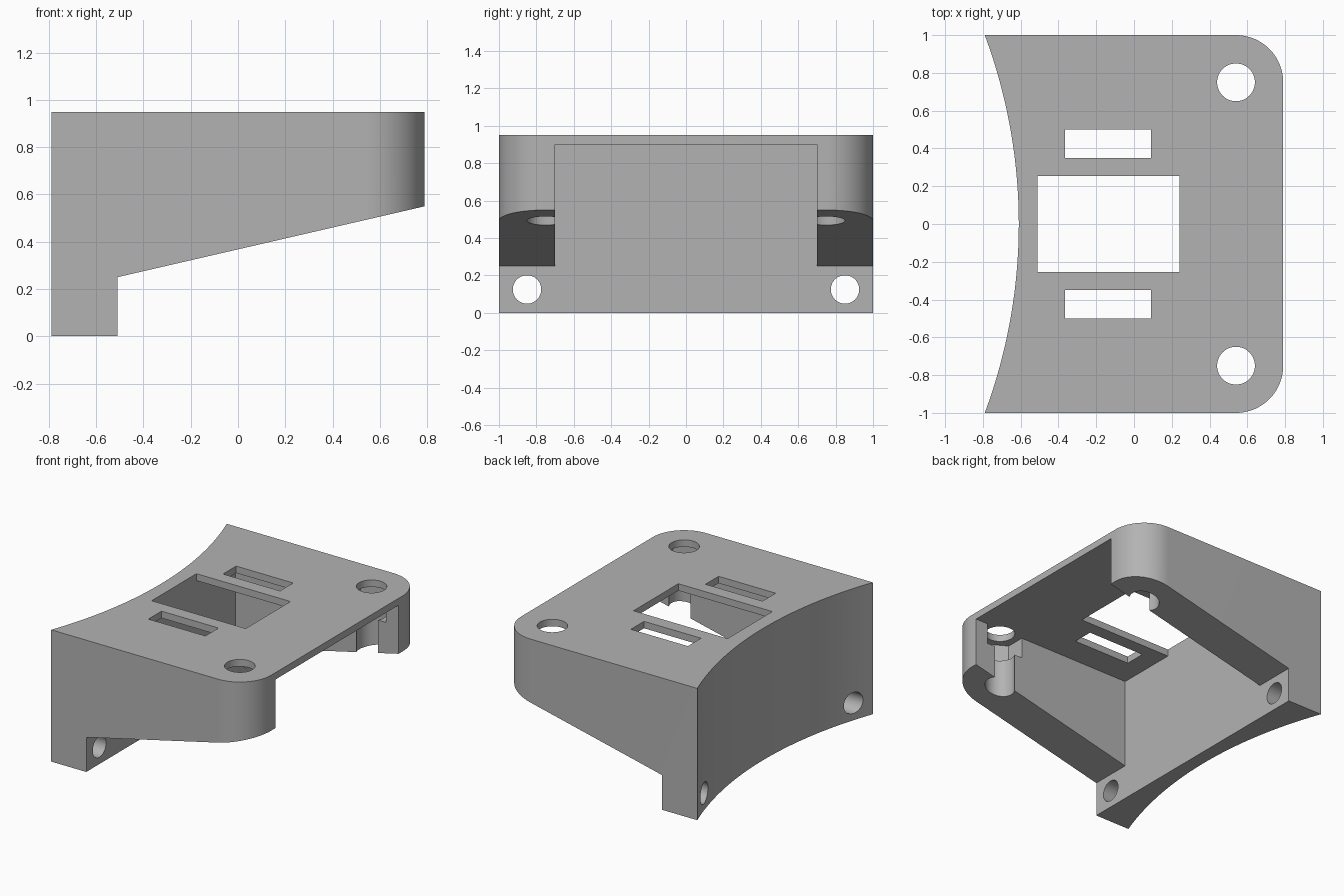
import bpy, bmesh, math
from mathutils import Matrix

if "Cube" in bpy.data.objects:
    bpy.data.objects.remove(bpy.data.objects["Cube"])

grey = bpy.data.materials.new("plain grey")
grey.use_nodes = True
grey.diffuse_color = (0.45, 0.45, 0.45, 1)
grey.node_tree.nodes["Principled BSDF"].inputs["Base Color"].default_value = grey.diffuse_color


def prism(name, outline, low, high, turn=Matrix()):
    """Extrude a flat outline from low to high, then turn it into place."""
    bm = bmesh.new()
    face = bm.faces.new([bm.verts.new((u, v, low)) for u, v in outline])
    moved = bmesh.ops.extrude_face_region(bm, geom=[face])["geom"]
    bmesh.ops.translate(bm, vec=(0, 0, high - low),
                        verts=[g for g in moved if isinstance(g, bmesh.types.BMVert)])
    bmesh.ops.transform(bm, matrix=turn, verts=bm.verts)
    bmesh.ops.recalc_face_normals(bm, faces=bm.faces)
    mesh = bpy.data.meshes.new(name)
    bm.to_mesh(mesh)
    bm.free()
    mesh.materials.append(grey)
    obj = bpy.data.objects.new(name, mesh)
    bpy.context.collection.objects.link(obj)
    return obj


def arc(cx, cy, r, start, end, steps):
    angles = [math.radians(start + (end - start) * i / steps) for i in range(steps + 1)]
    return [(cx + r * math.cos(a), cy + r * math.sin(a)) for a in angles]


def circle(cx, cy, r, sides=48, start=0):
    return arc(cx, cy, r, start, start + 360, sides)[:-1]


def rect(x0, x1, y0, y1):
    return [(x0, y0), (x1, y0), (x1, y1), (x0, y1)]


def cut(body, cutter):
    cutter.hide_render = True
    mod = body.modifiers.new(cutter.name, "BOOLEAN")
    mod.operation, mod.solver, mod.object = "DIFFERENCE", "EXACT", cutter
    bpy.context.view_layer.objects.active = body
    bpy.ops.object.modifier_apply(modifier=mod.name)
    bpy.data.objects.remove(cutter)


# Bracket body: rounded corners on one end, hollow arc on the other
wall, plate, top = -0.51, 0.90, 0.95
sag = 0.18
radius = (1 + sag * sag) / (2 * sag)
half = math.degrees(math.asin(1 / radius))
outline = (arc(0.54, -0.75, 0.25, -90, 0, 20) + arc(0.54, 0.75, 0.25, 0, 90, 20)
           + arc(-0.61 - radius, 0, radius, half, -half, 48))
bracket = prism("bracket", outline, 0, top)

# Sloping underside, stepping down to the foot
along_y = Matrix.Rotation(math.radians(90), 4, "X")
slope = 0.3 / 1.3
under = [(wall, -0.2), (1, -0.2), (1, 0.25 + slope * (1 - wall)), (wall, 0.25)]
cut(bracket, prism("underside_cutter", under, -1.2, 1.2, along_y))

# Open cavity below the top plate, and the main window
cut(bracket, prism("cavity_cutter", rect(wall, 1, -0.7, 0.7), -0.3, plate))
cut(bracket, prism("window_cutter", rect(wall, 0.24, -0.255, 0.255), 0.8, 1.1))

# Mirrored slots, screw holes, nut pockets and foot holes
along_x = Matrix(((0, 0, 1, 0), (1, 0, 0, 0), (0, 1, 0, 0), (0, 0, 0, 1)))
for s in (-1, 1):
    cut(bracket, prism("slot_cutter", rect(-0.365, 0.09, s * 0.425 - 0.075, s * 0.425 + 0.075), 0.8, 1.1))
    cut(bracket, prism("screw_cutter", circle(0.54, s * 0.75, 0.1), 0.2, 1.1))
    cut(bracket, prism("nut_cutter", circle(0.54, s * 0.75, 0.173, 6, 30), 0.75, plate))
    cut(bracket, prism("foot_cutter", circle(s * 0.85, 0.125, 0.076), -1, 0, along_x))

bpy.ops.object.select_all(action="DESELECT")
bracket.select_set(True)
bpy.context.view_layer.objects.active = bracket
bpy.ops.object.shade_smooth_by_angle(angle=math.radians(30))
